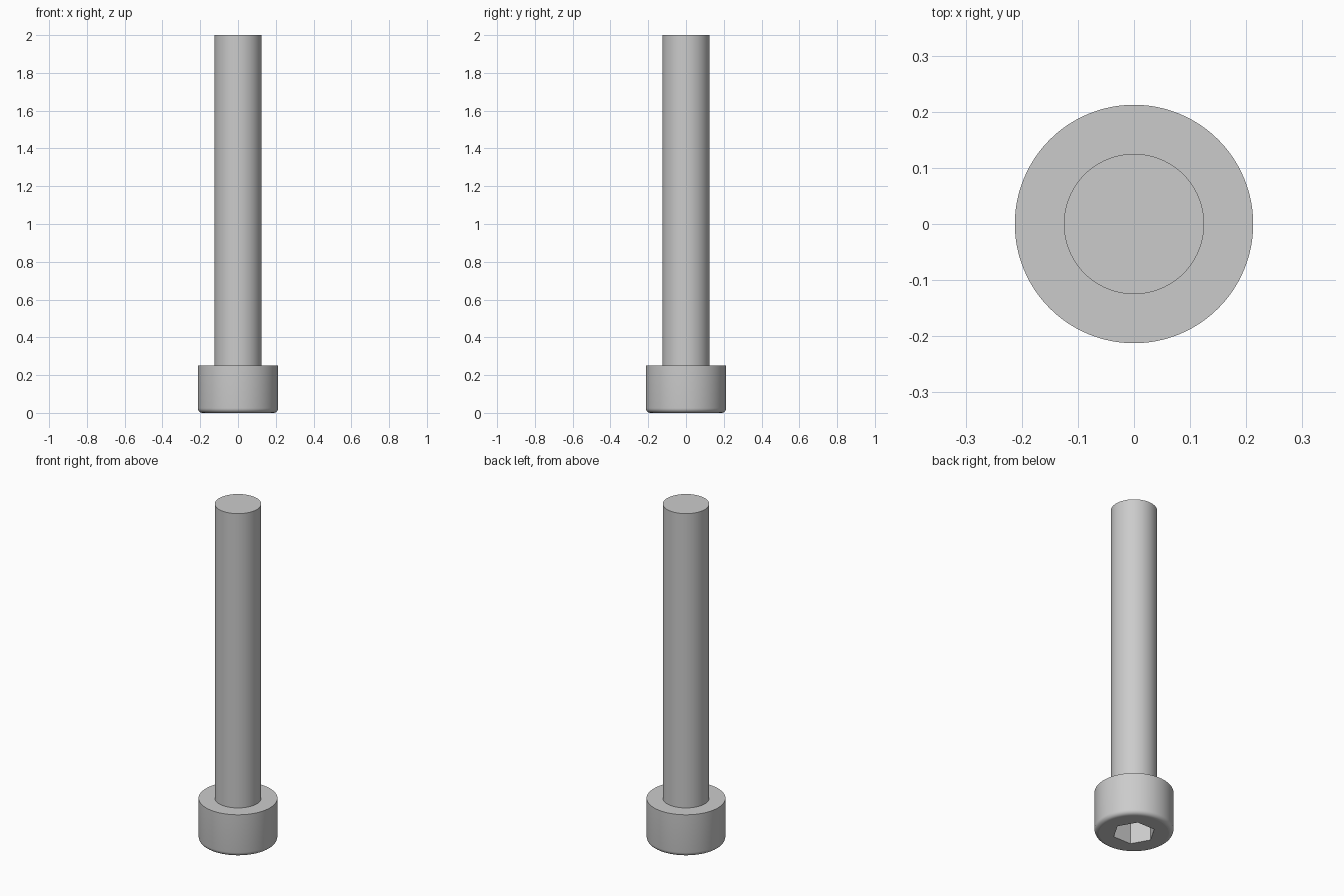
import bpy, math

cube = bpy.data.objects.get("Cube")
if cube:
    bpy.data.objects.remove(cube, do_unlink=True)

HEAD_R, HEAD_H, SHANK_R, LENGTH = 0.2125, 0.25, 0.125, 2.0
FILLET, SOCKET_R, SOCKET_DEPTH = 0.025, 0.2 / math.sqrt(3), 0.125
SIDES, STEPS = 96, 6

steel = bpy.data.materials.new("plain grey steel")
steel.use_nodes = True
grey = (0.6, 0.6, 0.6, 1.0)
steel.diffuse_color = grey
steel.node_tree.nodes["Principled BSDF"].inputs["Base Color"].default_value = grey


def lathe(name, profile, sides):
    """Closed solid of revolution around z with flat end caps."""
    verts, faces = [], []
    for r, z in profile:
        for i in range(sides):
            a = math.tau * i / sides
            verts.append((r * math.cos(a), r * math.sin(a), z))
    for k in range(len(profile) - 1):
        for i in range(sides):
            j = (i + 1) % sides
            low, high = k * sides, (k + 1) * sides
            faces.append((low + i, low + j, high + j, high + i))
    faces.append(tuple(reversed(range(sides))))
    faces.append(tuple(range(len(verts) - sides, len(verts))))
    mesh = bpy.data.meshes.new(name)
    mesh.from_pydata(verts, [], faces)
    mesh.materials.append(steel)
    obj = bpy.data.objects.new(name, mesh)
    bpy.context.collection.objects.link(obj)
    return obj


# Cylindrical head with rounded lower rim, stepping in to the plain shank
profile = []
for s in range(STEPS + 1):
    a = math.pi / 2 * s / STEPS
    profile.append((HEAD_R - FILLET * (1 - math.sin(a)), FILLET * (1 - math.cos(a))))
profile += [(HEAD_R, HEAD_H), (SHANK_R, HEAD_H), (SHANK_R, LENGTH)]
screw = lathe("socket_head_screw", profile, SIDES)

# Hexagonal socket cut into the underside of the head
cutter = lathe("socket_cutter", [(SOCKET_R, -0.1), (SOCKET_R, SOCKET_DEPTH)], 6)
cutter.hide_render = True
cut = screw.modifiers.new("hex_socket", "BOOLEAN")
cut.operation = "DIFFERENCE"
cut.solver = "EXACT"
cut.object = cutter

bpy.ops.object.select_all(action="DESELECT")
screw.select_set(True)
bpy.context.view_layer.objects.active = screw
bpy.ops.object.modifier_apply(modifier=cut.name)
bpy.data.objects.remove(cutter, do_unlink=True)

# Smooth round walls, flat end faces
bpy.ops.object.shade_smooth_by_angle(angle=math.radians(30))
for face in screw.data.polygons:
    if abs(face.normal.z) > 0.999:
        face.use_smooth = False
